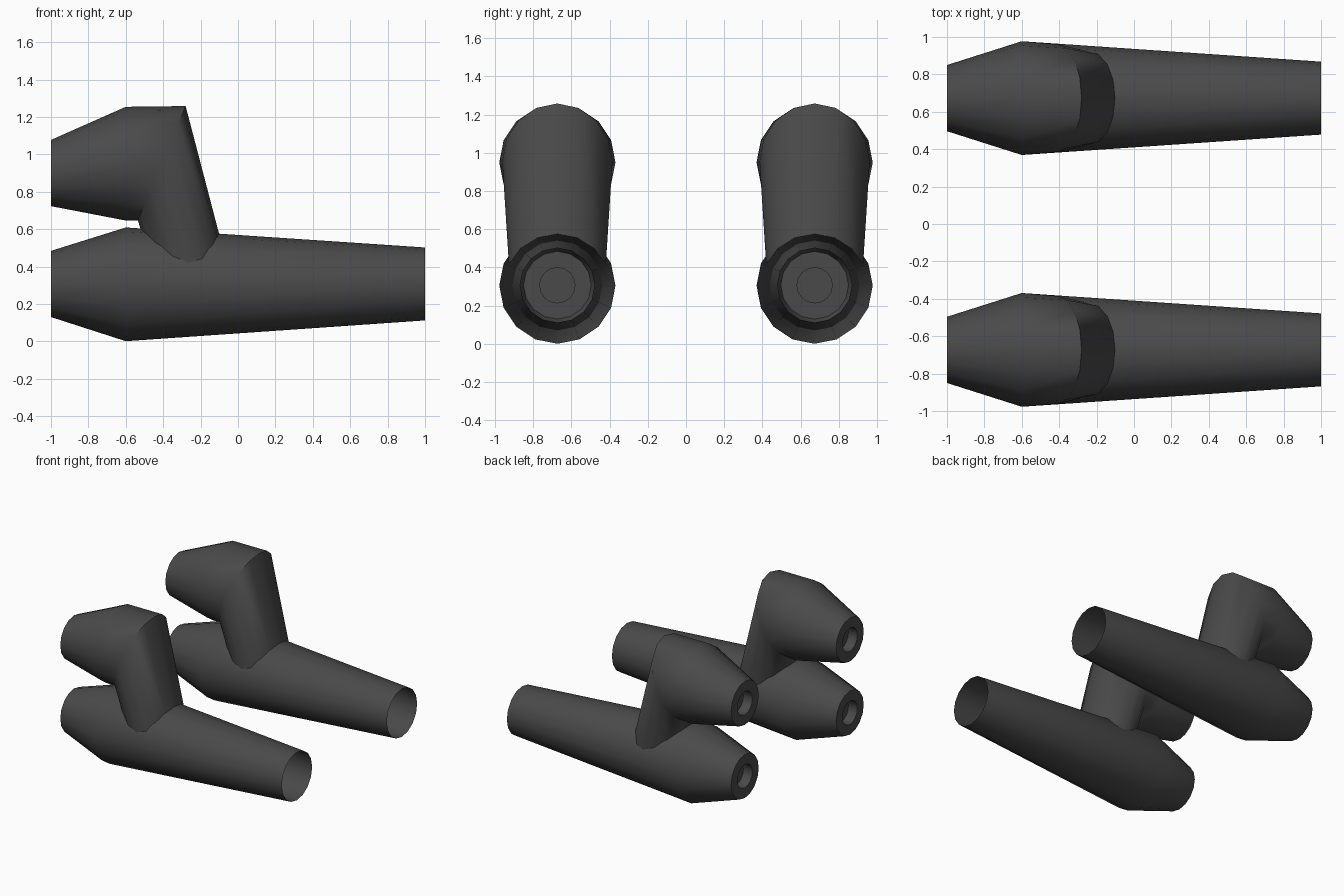
import bpy, bmesh, math
from mathutils import Vector

if "Cube" in bpy.data.objects:
    bpy.data.objects.remove(bpy.data.objects["Cube"])

SIDES = 16
Y_OFF = 0.673
TUBE_Z = 0.305

grey = bpy.data.materials.new("dark_grey")
grey.diffuse_color = (0.068, 0.068, 0.068, 1)
grey.use_nodes = True
grey.node_tree.nodes["Principled BSDF"].inputs["Base Color"].default_value = grey.diffuse_color


def ring(cx, cz, ax, az, hy):
    """Closed section: in-plane half axis (ax, az), half width hy along y."""
    pts = []
    for i in range(SIDES):
        a = 2 * math.pi * i / SIDES
        c, s = math.cos(a), math.sin(a)
        pts.append(Vector((cx + ax * c, hy * s, cz + az * c)))
    return pts


def disc(x, z, r):
    return ring(x, z, 0, r, r)


def loft(name, rings, y):
    """Skin the rings in order, closing only the first one."""
    bm = bmesh.new()
    loops = [[bm.verts.new(p) for p in r] for r in rings]
    bm.faces.new(loops[0])
    for a, b in zip(loops, loops[1:]):
        for i in range(SIDES):
            j = (i + 1) % SIDES
            bm.faces.new((a[i], a[j], b[j], b[i]))
    bmesh.ops.recalc_face_normals(bm, faces=bm.faces[:])
    # the end cap floor faces -x, keep the whole skin outward
    bm.faces.ensure_lookup_table()
    if bm.faces[0].normal.x > 0:
        bmesh.ops.reverse_faces(bm, faces=bm.faces[:])
    me = bpy.data.meshes.new(name)
    bm.to_mesh(me)
    bm.free()
    me.materials.append(grey)
    ob = bpy.data.objects.new(name, me)
    ob.location.y = y
    bpy.context.collection.objects.link(ob)
    bpy.ops.object.select_all(action='DESELECT')
    ob.select_set(True)
    bpy.context.view_layer.objects.active = ob
    bpy.ops.object.shade_smooth_by_angle(angle=math.radians(50))


def tube_radius(x):
    if x < -0.6:
        return 0.177 + (x + 1) / 0.4 * 0.127
    return 0.304 - (x + 0.6) / 1.6 * 0.109


def inside_tube(p):
    return math.hypot(p.y, p.z - TUBE_Z) < tube_radius(p.x) * 0.985


def recessed_end(z):
    """Rings of the rear cap with its round recess."""
    return [disc(-0.92, z, 0.095), disc(-1, z, 0.095), disc(-1, z, 0.177)]


# elbow mitre, and its lower end trimmed against the lower tube
mitre = ring(-0.4075, 0.9525, 0.1275, 0.3055, 0.288)
foot = ring(-0.2475, 0.36, 0.2025, 0, 0.25)
trimmed = []
for a, b in zip(mitre, foot):
    lo, hi = 0.0, 1.0
    for _ in range(30):
        t = (lo + hi) / 2
        if inside_tube(a.lerp(b, t)):
            hi = t
        else:
            lo = t
    trimmed.append(a.lerp(b, hi))

for side, s in (("left", 1), ("right", -1)):
    # long lower tube, open at the front end
    loft("lower_tube_" + side,
         recessed_end(TUBE_Z + 0.002) + [disc(-0.6, TUBE_Z, 0.304), disc(1, TUBE_Z + 0.002, 0.195)],
         s * Y_OFF)
    # upper branch bending down into the lower tube
    loft("upper_elbow_" + side,
         recessed_end(0.9) + [disc(-0.6, 0.95, 0.304), mitre, trimmed],
         s * Y_OFF)
